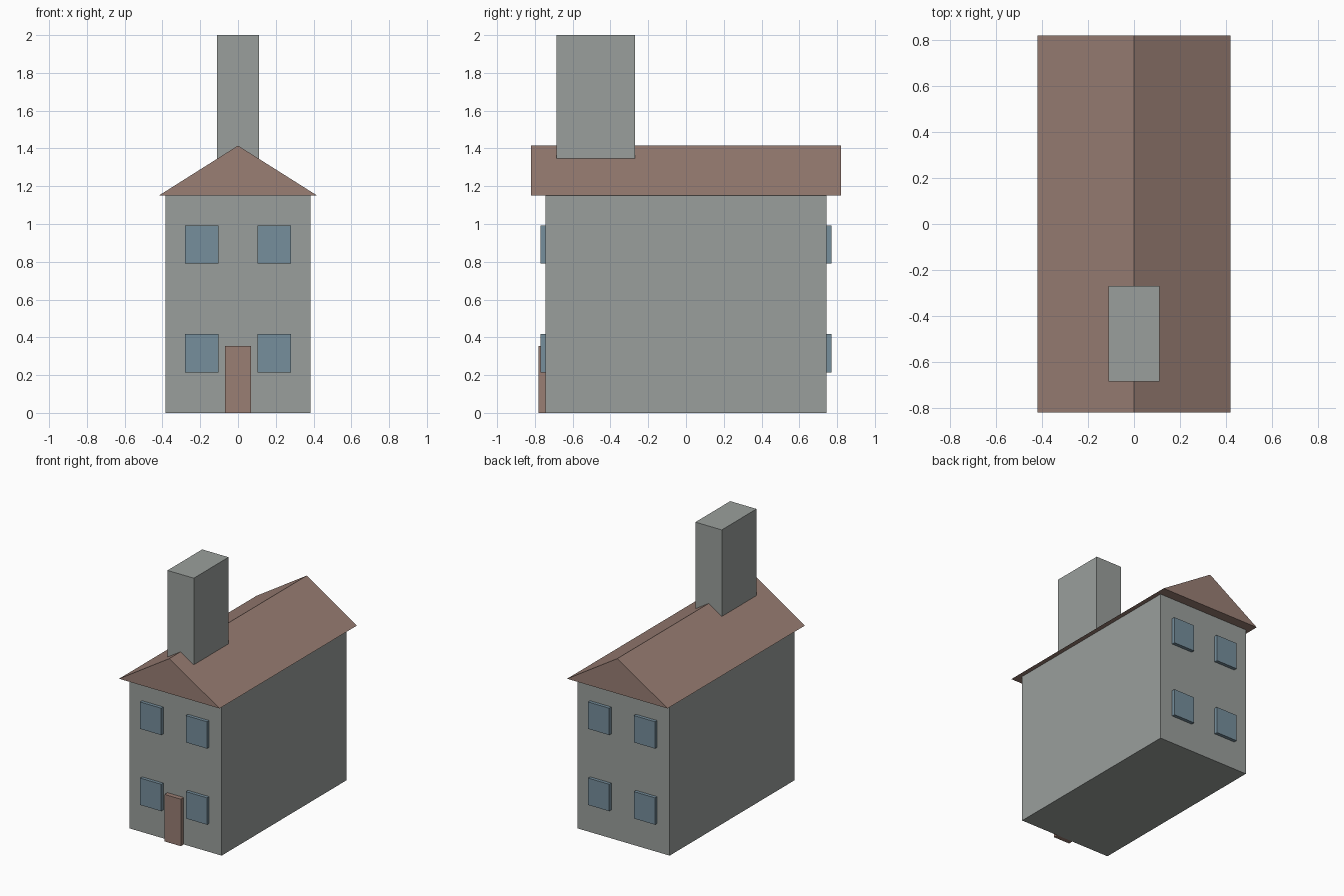
import bpy
import bmesh

default = bpy.data.objects.get("Cube")
if default:
    bpy.data.objects.remove(default, do_unlink=True)


def make_material(name, rgb):
    mat = bpy.data.materials.new(name)
    mat.use_nodes = True
    colour = (*rgb, 1.0)
    mat.diffuse_color = colour
    mat.node_tree.nodes["Principled BSDF"].inputs["Base Color"].default_value = colour
    return mat


def prism(name, profile, y0, y1, mat):
    """Extrude an x-z outline from y0 back to y1."""
    bm = bmesh.new()
    face = bm.faces.new([bm.verts.new((x, y0, z)) for x, z in profile])
    extruded = bmesh.ops.extrude_face_region(bm, geom=[face], use_keep_orig=True)
    moved = [v for v in extruded["geom"] if isinstance(v, bmesh.types.BMVert)]
    bmesh.ops.translate(bm, verts=moved, vec=(0, y1 - y0, 0))
    bmesh.ops.recalc_face_normals(bm, faces=bm.faces)
    mesh = bpy.data.meshes.new(name)
    bm.to_mesh(mesh)
    bm.free()
    mesh.materials.append(mat)
    obj = bpy.data.objects.new(name, mesh)
    bpy.context.collection.objects.link(obj)
    return obj


def box(name, x0, x1, y0, y1, z0, z1, mat):
    return prism(name, [(x0, z0), (x1, z0), (x1, z1), (x0, z1)], y0, y1, mat)


stone = make_material("grey stone", (0.323, 0.347, 0.332))
clay = make_material("brown clay", (0.319, 0.209, 0.174))
glass = make_material("blue glass", (0.181, 0.271, 0.332))

# Walls, gabled roof and chimney
WALL_Y = 0.745
EAVES = 1.15
box("walls", -0.385, 0.385, -WALL_Y, WALL_Y, 0, EAVES, stone)
prism("roof", [(-0.42, EAVES), (0.42, EAVES), (0, 1.415)], -0.82, 0.82, clay)
box("chimney", -0.11, 0.11, -0.685, -0.27, 1.2, 2.0, stone)

# Front door
box("door", -0.068, 0.068, -0.78, -WALL_Y + 0.01, 0, 0.355, clay)

# Four windows on each end wall
for end, depth in (("front", -1), ("back", 1)):
    for side, sx in (("right", -1), ("left", 1)):
        for level, sill in (("lower", 0.215), ("upper", 0.79)):
            x0, x1 = sorted((sx * 0.103, sx * 0.28))
            y0, y1 = sorted((depth * (WALL_Y - 0.01), depth * 0.77))
            box(f"{end}_{level}_{side}_window", x0, x1, y0, y1, sill, sill + 0.203, glass)
